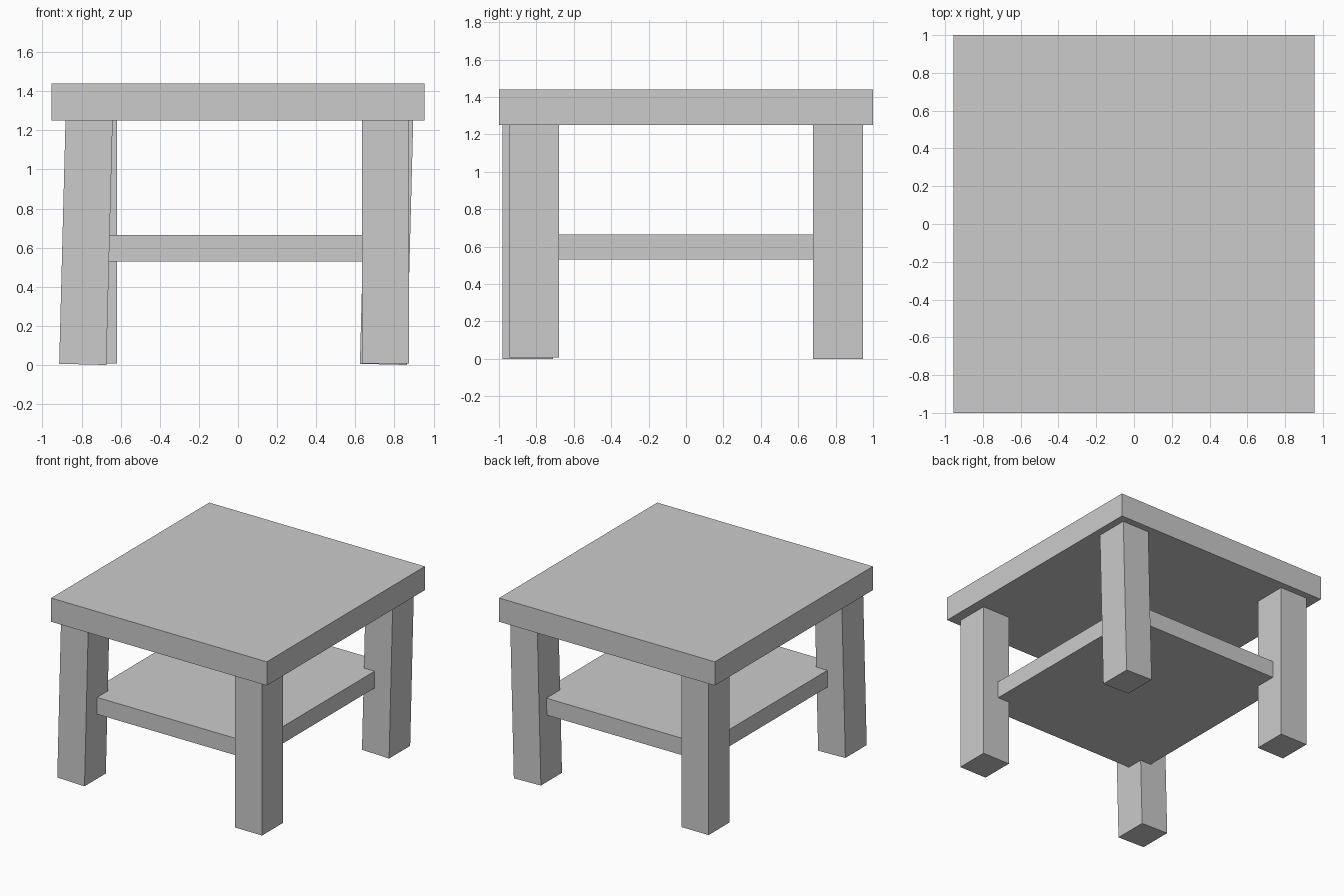
import bpy
import bmesh
from mathutils import Matrix, Vector

cube = bpy.data.objects.get("Cube")
if cube:
    bpy.data.objects.remove(cube, do_unlink=True)

# One plain grey for the whole table
grey = bpy.data.materials.new("plain grey")
grey.use_nodes = True
grey.diffuse_color = (0.6, 0.6, 0.6, 1)
grey.node_tree.nodes["Principled BSDF"].inputs["Base Color"].default_value = (0.6, 0.6, 0.6, 1)


def box(name, low, high, lean=0.0):
    """Box between two corners; lean shifts the top along x by rotating about y."""
    low, high = Vector(low), Vector(high)
    size, middle = high - low, (low + high) / 2
    bm = bmesh.new()
    bmesh.ops.create_cube(bm, size=1, matrix=Matrix.Diagonal(size).to_4x4())
    mesh = bpy.data.meshes.new(name)
    bm.to_mesh(mesh)
    bm.free()
    mesh.materials.append(grey)
    obj = bpy.data.objects.new(name, mesh)
    obj.location = middle
    obj.rotation_euler.y = lean
    bpy.context.collection.objects.link(obj)
    return obj


# Top board and lower shelf
box("table_top", (-0.955, -1, 1.25), (0.955, 1, 1.44))
box("shelf", (-0.755, -0.845, 0.53), (0.735, 0.85, 0.665))

# Legs: one diagonal pair is upright, the other leans slightly toward +x
lean = 0.026
box("front_left_leg", (0.633, -0.945, 0.007), (0.875, -0.678, 1.26))
box("back_right_leg", (-0.862, 0.678, 0.007), (-0.62, 0.945, 1.26))
box("front_right_leg", (-0.898, -0.98, 0.003), (-0.657, -0.71, 1.27), lean)
box("back_left_leg", (0.64, 0.678, 0.003), (0.88, 0.945, 1.27), lean)
